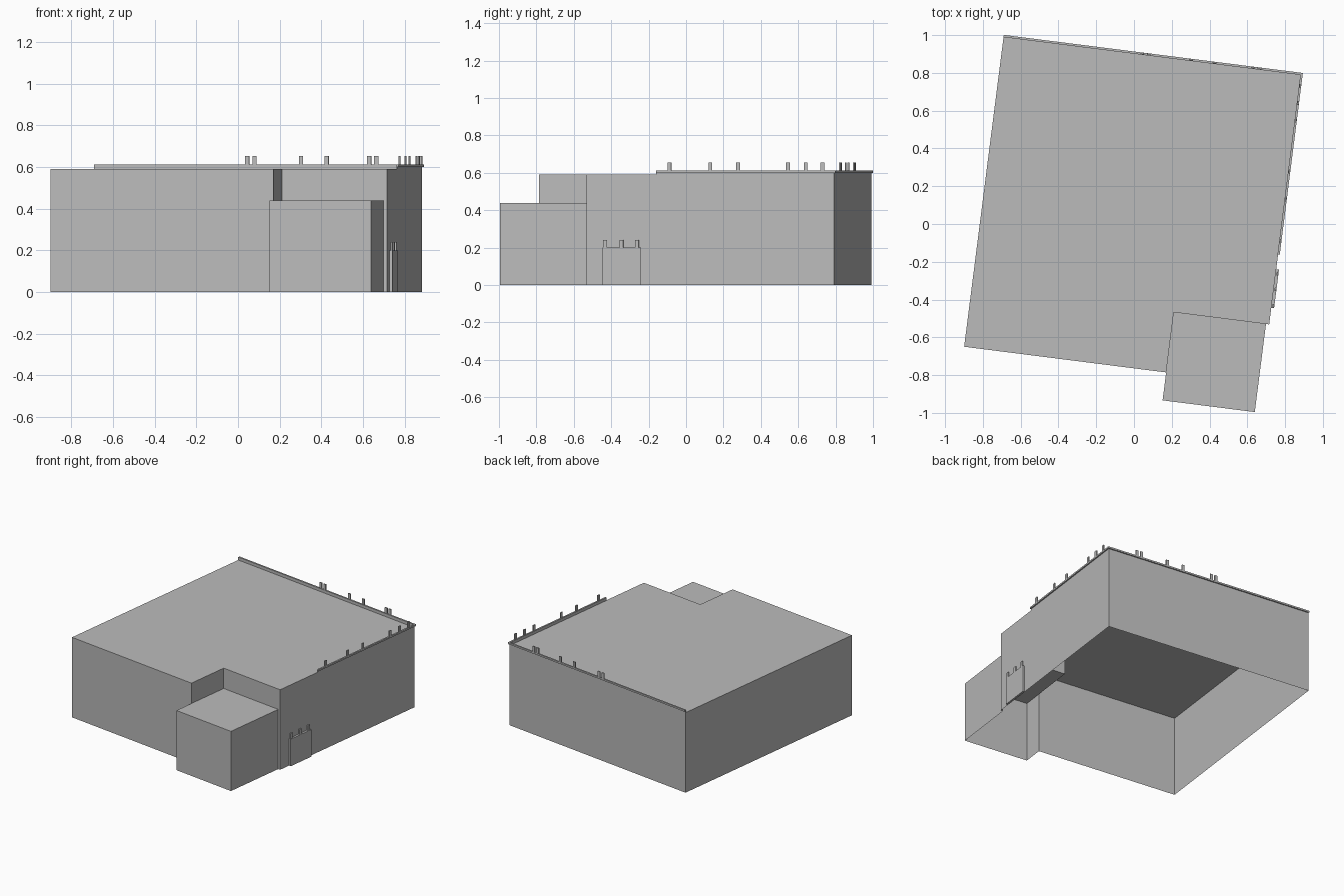
import bpy, bmesh, math
from mathutils import Matrix

cube = bpy.data.objects.get("Cube")
if cube:
    bpy.data.objects.remove(cube)

grey = bpy.data.materials.new("plain grey")
grey.use_nodes = True
colour = (0.5, 0.5, 0.5, 1)
grey.diffuse_color = colour
grey.node_tree.nodes["Principled BSDF"].inputs["Base Color"].default_value = colour

TURN = Matrix.Rotation(math.radians(-7.25), 4, "Z")
ROOF, LOW_ROOF, CURB, COPING = 0.59, 0.44, 0.60, 0.612
LEFT, RIGHT, FRONT, BACK = -0.81, 0.777, -0.758, 0.897
NOTCH_X, NOTCH_Y = 0.268, -0.437
ANNEX_X, ANNEX_Y = 0.76, -0.907


def finish(name, bm):
    mesh = bpy.data.meshes.new(name)
    bm.to_mesh(mesh)
    bm.free()
    mesh.materials.append(grey)
    obj = bpy.data.objects.new(name, mesh)
    obj.matrix_world = TURN
    bpy.context.collection.objects.link(obj)
    return obj


def shell(name, outline, top):
    """Roof over single-sheet walls; each corner gives the foot of the wall after it."""
    bm = bmesh.new()
    bm.faces.new([bm.verts.new((x, y, top)) for x, y, _ in outline])
    for (x, y, foot), (nx, ny, _) in zip(outline, outline[1:] + outline[:1]):
        if foot is not None:
            corners = ((x, y, foot), (nx, ny, foot), (nx, ny, top), (x, y, top))
            bm.faces.new([bm.verts.new(c) for c in corners])
    bmesh.ops.remove_doubles(bm, verts=bm.verts, dist=0.0001)
    return finish(name, bm)


def box(name, x, y, z):
    bm = bmesh.new()
    bmesh.ops.create_cube(bm, size=1)
    for v in bm.verts:
        v.co = [lo + (c + 0.5) * (hi - lo) for c, (lo, hi) in zip(v.co, (x, y, z))]
    return finish(name, bm)


# Main hall with a notch at the front corner, and the low annex filling it
shell("main_hall", [
    (LEFT, FRONT, 0), (NOTCH_X, FRONT, LOW_ROOF), (NOTCH_X, NOTCH_Y, LOW_ROOF),
    (ANNEX_X, NOTCH_Y, 0), (RIGHT, NOTCH_Y, 0), (RIGHT, BACK, 0), (LEFT, BACK, 0)], ROOF)
shell("annex", [
    (NOTCH_X, NOTCH_Y, None), (NOTCH_X, FRONT, 0), (NOTCH_X, ANNEX_Y, 0),
    (ANNEX_X, ANNEX_Y, 0), (ANNEX_X, NOTCH_Y, None)], LOW_ROOF)

# Low parapet along the back and part of one side, with an overhanging coping
SIDE_START = -0.063
box("back_curb", (LEFT, RIGHT), (BACK - 0.003, BACK), (ROOF, CURB))
box("side_curb", (RIGHT - 0.003, RIGHT), (SIDE_START, BACK - 0.003), (ROOF, CURB))
box("back_coping", (LEFT, RIGHT + 0.009), (BACK - 0.003, BACK + 0.009), (CURB, COPING))
box("side_coping", (RIGHT - 0.003, RIGHT + 0.009), (SIDE_START, BACK - 0.003), (CURB, COPING))

# Posts on the coping
POST_TOP = COPING + 0.042
for x in (-0.07, -0.035, 0.19, 0.315, 0.52, 0.555):
    box("back_post", (x - 0.01, x + 0.01), (BACK, BACK + 0.008), (COPING, POST_TOP))
for y in (0.01, 0.23, 0.38, 0.65, 0.745, 0.835):
    box("side_post", (RIGHT, RIGHT + 0.008), (y - 0.01, y + 0.01), (COPING, POST_TOP))

# Shallow block against the side wall with three short posts
box("side_block", (RIGHT, RIGHT + 0.015), (-0.348, -0.143), (0, 0.2))
for y in (-0.336, -0.248, -0.165):
    box("block_post", (RIGHT + 0.005, RIGHT + 0.013), (y - 0.01, y + 0.01), (0.2, 0.24))
